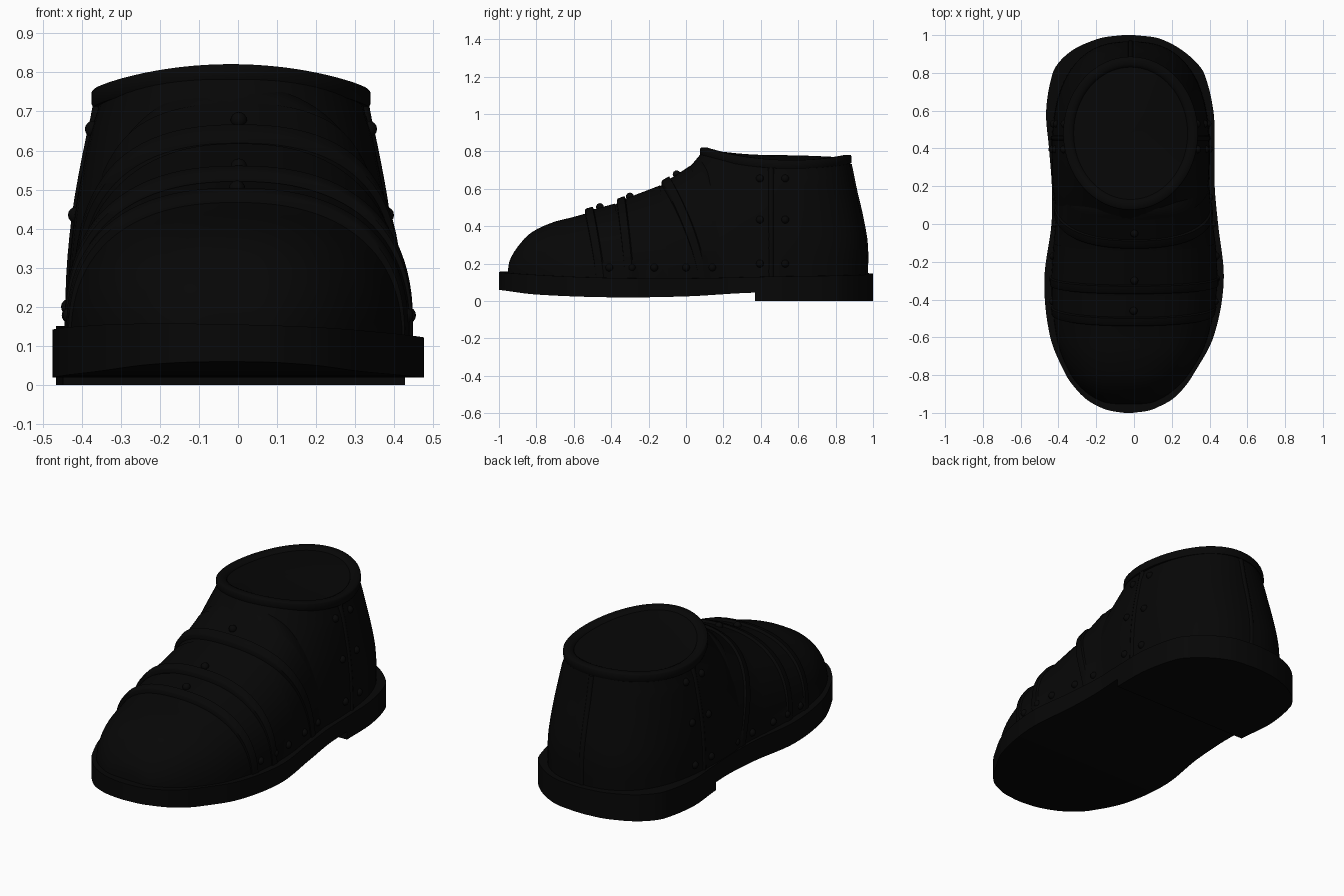
import bpy, math
from mathutils import Vector

if "Cube" in bpy.data.objects:
    bpy.data.objects.remove(bpy.data.objects["Cube"])

black = bpy.data.materials.new("black_leather")
black.use_nodes = True
black.diffuse_color = (0.002, 0.002, 0.002, 1)
black.node_tree.nodes["Principled BSDF"].inputs["Base Color"].default_value = (0.002, 0.002, 0.002, 1)

CX = -0.018   # centre line of the ankle
BASE = 0.12   # where the upper meets the sole


def finish(obj, angle=40):
    obj.data.materials.append(black)
    bpy.ops.object.select_all(action='DESELECT')
    obj.select_set(True)
    bpy.context.view_layer.objects.active = obj
    if obj.type == 'MESH':
        bpy.ops.object.mode_set(mode='EDIT')
        bpy.ops.mesh.select_all(action='SELECT')
        bpy.ops.mesh.normals_make_consistent(inside=False)
        bpy.ops.object.mode_set(mode='OBJECT')
        bpy.ops.object.shade_smooth_by_angle(angle=math.radians(angle))


def loft(name, rows, closed=False, caps=False, angle=40):
    """Skin a list of equally long point rows."""
    n = len(rows[0])
    verts = [p for row in rows for p in row]
    faces = []
    for r in range(len(rows) - 1):
        for i in range(n if closed else n - 1):
            j = (i + 1) % n
            faces.append((r * n + i, r * n + j, (r + 1) * n + j, (r + 1) * n + i))
    if caps:
        faces += [tuple(range(n)), tuple(range(len(verts) - n, len(verts)))]
    mesh = bpy.data.meshes.new(name)
    mesh.from_pydata(verts, [], faces)
    obj = bpy.data.objects.new(name, mesh)
    bpy.context.collection.objects.link(obj)
    finish(obj, angle)


def lookup(table, key):
    """Smoothly interpolate the rows of a table by their first column."""
    key = min(max(key, table[0][0]), table[-1][0])
    i = 0
    while i < len(table) - 2 and key > table[i + 1][0]:
        i += 1
    a, b = table[i], table[i + 1]
    p, q = table[max(i - 1, 0)], table[min(i + 2, len(table) - 1)]
    h = b[0] - a[0]
    t = (key - a[0]) / h
    out = []
    for c in range(1, len(a)):
        ma = (b[c] - p[c]) / (b[0] - p[0]) * h
        mb = (q[c] - a[c]) / (q[0] - a[0]) * h
        out.append((2*t**3 - 3*t*t + 1) * a[c] + (t**3 - 2*t*t + t) * ma
                   + (3*t*t - 2*t**3) * b[c] + (t**3 - t*t) * mb)
    return out


def power(v, e):
    return math.copysign(abs(v) ** e, v)


# Sole: y, left-hand and right-hand edge
OUTLINE = [(-1, -.05, -.01), (-.99, -.12, .07), (-.97, -.18, .125), (-.93, -.25, .2),
           (-.87, -.31, .262), (-.8, -.36, .312), (-.6, -.443, .42), (-.3, -.475, .475),
           (0, -.437, .445), (.2, -.435, .427), (.4, -.45, .427), (.6, -.465, .42),
           (.8, -.43, .37), (.87, -.385, .315), (.93, -.31, .24), (.97, -.22, .165),
           (.99, -.15, .1), (1, -.06, 0)]
UNDER = [(-1, .06), (-.8, .035), (-.4, .02), (0, .025), (.37, .045), (1, .045)]
TOP = [(-1, .155), (-.5, .135), (0, .13), (.5, .14), (1, .145)]


def sole_rows(start, bottom):
    rows = []
    stations = [-math.cos(math.pi * k / 90) for k in range(91)]
    for y in [start] + [s for s in stations if s > start]:
        l, r = lookup(OUTLINE, y)
        zb, zt = bottom(y), lookup(TOP, y)[0]
        rows.append([(l, y, zb), (r, y, zb), (r, y, zt - .02 * r), (l, y, zt - .02 * l)])
    return rows


loft("sole", sole_rows(-1, lambda y: lookup(UNDER, y)[0]), closed=True, caps=True)
loft("heel_block", sole_rows(.37, lambda y: 0), closed=True, caps=True)

# Toe and instep: y, half width, height above the sole, centre
ARCH = [(-.955, .07, .02, -.03), (-.945, .13, .09, -.03), (-.9, .215, .17, -.03),
        (-.85, .27, .228, -.027), (-.8, .31, .263, -.024), (-.7, .365, .305, -.016),
        (-.6, .4, .33, -.01), (-.4, .434, .39, 0), (-.2, .436, .467, .003),
        (-.1, .428, .515, .003), (0, .418, .58, 0), (.08, .412, .645, -.004),
        (.2, .407, .61, -.01), (.5, .39, .45, -.015)]


def arch(y, t, lift=0.0):
    """Point on the instep; the lift fades out towards the sole."""
    w, h, c = lookup(ARCH, y)
    e = 2 / 2.35
    s = abs(math.sin(t))
    return Vector((c + (w + lift * (.3 + .7 * s)) * power(math.cos(t), e), y,
                   BASE + (h + lift) * s ** e))


ANGLES = [math.pi * i / 48 for i in range(49)]
ys = [-.955, -.95, -.945, -.935, -.92] + [-.9 + .035 * i for i in range(41)]
loft("toe_and_instep", [[arch(y, t) for t in ANGLES] for y in ys], caps=True, angle=60)

# Overlapping instep plates with a raised front rim
for name, y0, lean, length in (("front_plate", -.54, .06, .16),
                               ("middle_plate", -.37, .045, .23),
                               ("rear_plate", -.13, .2, .15)):
    profile = [(0, -.005), (0, .02), (.006, .026), (.04, .026), (.047, .01), (length, .004)]
    loft(name, [[arch(y0 + d + lean * (1 - math.sin(t)), t, lift) for t in ANGLES]
                for d, lift in profile])

# Ankle: height, half width, front, back, squareness
ANKLE = [(.12, .42, -.25, .965, 2.5), (.3, .414, -.25, .965, 2.5), (.45, .398, -.18, .94, 2.4),
         (.6, .37, -.06, .905, 2.3), (.69, .35, .02, .887, 2.2), (.77, .336, .09, .87, 2.1)]
RING = [2 * math.pi * i / 64 for i in range(64)]


def rim_height(a):
    s = math.sin(a)
    return .735 + .045 * s * s - .02 * s


def ankle(z, a):
    w, f, b, p = lookup(ANKLE, z)
    return Vector((CX + w * power(math.cos(a), 2 / p),
                   (f + b) / 2 + (b - f) / 2 * power(math.sin(a), 2 / p), z))


def ankle_ring(k):
    ring = []
    for a in RING:
        z = BASE + k * (rim_height(a) - BASE)
        p = ankle(BASE + k * .65, a)
        p.z = z
        p.x = ankle(z, a).x if k < .9 else p.x
        ring.append(p)
    return ring


loft("ankle", [ankle_ring(k / 16) for k in range(17)], closed=True, angle=60)


# Collar band and the closed, slightly domed top
def collar_ring(grow, rise):
    return [(CX + (.341 + grow) * math.cos(a), .48 + (.39 + grow) * math.sin(a),
             rim_height(a) + rise) for a in RING]


loft("collar", [collar_ring(g, r) for g, r in
                ((-.02, -.025), (.012, -.025), (.016, -.015), (.016, .014), (.01, .021),
                 (-.022, .021), (-.036, .014), (-.042, .004))], closed=True, angle=60)


def cap_ring(k):
    return [(CX + .303 * k * math.cos(a), .48 + .352 * k * math.sin(a),
             .78 + (rim_height(a) + .008 - .78) * k * k) for a in RING]


loft("collar_cap", [cap_ring(k) for k in (1, .8, .6, .4, .2, .001)], closed=True, angle=60)


# Raised seams on both sides and the back of the ankle
def ankle_side(z, y, side, sink=0.0):
    w, f, b, p = lookup(ANKLE, z)
    u = abs((y - (f + b) / 2) / ((b - f) / 2))
    return Vector((CX + side * (w * (1 - u ** p) ** (1 / p) - sink), y, z))


def seam(name, points):
    curve = bpy.data.curves.new(name, 'CURVE')
    curve.dimensions = '3D'
    curve.bevel_depth = .016
    curve.bevel_resolution = 2
    line = curve.splines.new('POLY')
    line.points.add(len(points) - 1)
    for point, p in zip(line.points, points):
        point.co = (*p, 1)
    obj = bpy.data.objects.new(name, curve)
    bpy.context.collection.objects.link(obj)
    finish(obj)


heights = [.13 + .05 * i for i in range(13)]
seam("left_seam", [ankle_side(z, .455, 1, .008) for z in heights])
seam("right_seam", [ankle_side(z, .455, -1, .008) for z in heights])
seam("back_seam", [ankle(z, math.pi / 2) - Vector((0, .008, 0)) for z in heights])


# Rivets
def rivet(name, place):
    bpy.ops.mesh.primitive_uv_sphere_add(segments=16, ring_count=8, radius=.021, location=place)
    bpy.context.object.name = name
    finish(bpy.context.object, 60)


for y in (-.46, -.3, -.05):
    rivet("top_rivet", arch(y, math.pi / 2, .012))
for side, label in ((1, "left"), (-1, "right")):
    for y in (-.41, -.29, -.17, 0, .14):
        t = math.asin((.06 / lookup(ARCH, y)[1]) ** 1.175)
        rivet(label + "_plate_rivet", arch(y, t if side > 0 else math.pi - t, -.01))
    for y in (.395, .53):
        for z in (.2, .435, .655):
            rivet(label + "_ankle_rivet", ankle_side(z, y, side, .004))
